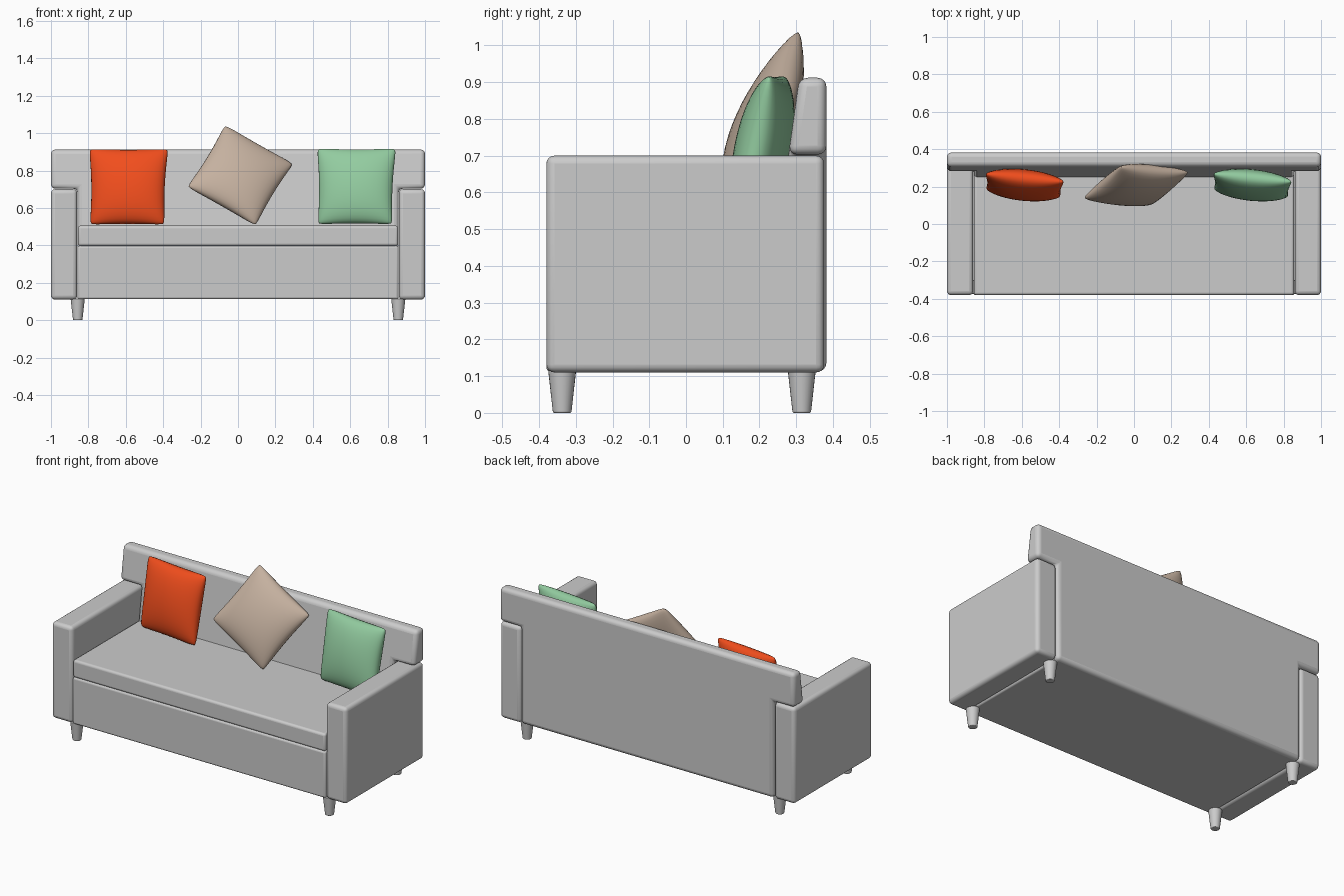
import bpy, bmesh, math
from mathutils import Vector, Matrix

if "Cube" in bpy.data.objects:
    bpy.data.objects.remove(bpy.data.objects["Cube"])


def finish(name, bm, bevel=0.0, angle=35):
    bmesh.ops.recalc_face_normals(bm, faces=bm.faces)
    me = bpy.data.meshes.new(name)
    bm.to_mesh(me)
    bm.free()
    ob = bpy.data.objects.new(name, me)
    bpy.context.collection.objects.link(ob)
    if bevel:
        mod = ob.modifiers.new("rounding", 'BEVEL')
        mod.width = bevel
        mod.segments = 4
        mod.limit_method = 'ANGLE'
        mod.angle_limit = math.radians(40)
    bpy.ops.object.select_all(action='DESELECT')
    ob.select_set(True)
    bpy.context.view_layer.objects.active = ob
    bpy.ops.object.shade_smooth_by_angle(angle=math.radians(angle))
    return ob


def box(name, x0, x1, y0, y1, z0, z1, bevel):
    bm = bmesh.new()
    bmesh.ops.create_cube(bm, size=1)
    for v in bm.verts:
        v.co = Vector(((x0 + x1) / 2 + v.co.x * (x1 - x0),
                       (y0 + y1) / 2 + v.co.y * (y1 - y0),
                       (z0 + z1) / 2 + v.co.z * (z1 - z0)))
    return finish(name, bm, bevel)


def pillow(name, centre, u_axis, v_axis, size, color, taper=0.0, n=20):
    # two bulging grids sewn together along a pinched seam
    bm = bmesh.new()
    u = Vector(u_axis).normalized()
    w = u.cross(Vector(v_axis)).normalized()
    v = w.cross(u)
    half = size / 2
    for side in (1, -1):
        new = bmesh.ops.create_grid(bm, x_segments=n, y_segments=n, size=1)["verts"]
        for p in new:
            a = math.sin(p.co.x * math.pi / 2)
            b = math.sin(p.co.y * math.pi / 2)
            corner = 1 - 0.035 * (abs(a) * abs(b)) ** 10
            x = a * (1 - 0.05 * (1 - b * b)) * corner * (1 + taper * b)
            y = b * (1 - 0.03 * (1 - a * a)) * corner
            bulge = 0.075 * (max(0, 1 - a * a) * max(0, 1 - b * b)) ** 0.45
            p.co = Vector(centre) + u * x * half + v * y * half + w * side * bulge
    bmesh.ops.remove_doubles(bm, verts=bm.verts, dist=0.0004)
    ob = finish(name, bm, angle=80)
    mat = bpy.data.materials.new(name + "_fabric")
    mat.diffuse_color = (*color, 1)
    mat.use_nodes = True
    mat.node_tree.nodes["Principled BSDF"].inputs["Base Color"].default_value = mat.diffuse_color
    ob.data.materials.append(mat)


# Base and seat cushion
box("base", -0.858, 0.858, -0.38, 0.35, 0.112, 0.398, 0.012)
box("seat_cushion", -0.856, 0.856, -0.38, 0.30, 0.397, 0.505, 0.014)

# Armrests and tapered legs
for s, side in ((-1, "left"), (1, "right")):
    box(side + "_arm", min(s * 0.86, s), max(s * 0.86, s), -0.38, 0.376, 0.11, 0.70, 0.022)
    for y, end in ((-0.337, "front"), (0.315, "back")):
        bm = bmesh.new()
        bmesh.ops.create_cone(bm, cap_ends=True, segments=24, radius1=0.025,
                              radius2=0.038, depth=0.115,
                              matrix=Matrix.Translation((s * 0.857, y, 0.0575)))
        finish(f"{end}_{side}_leg", bm, 0.004)

# T-shaped backrest with a leaning front face
half_outline = [(0.858, 0.112), (0.858, 0.703), (1.0, 0.703), (1.0, 0.912)]
outline = half_outline + [(-x, z) for x, z in reversed(half_outline)]
bm = bmesh.new()
front = [bm.verts.new((x, 0.308 - 0.14 * (0.912 - z), z)) for x, z in outline]
back = [bm.verts.new((x, 0.382, z)) for x, z in outline]
bm.faces.new(front)
bm.faces.new(back[::-1])
for i in range(len(outline)):
    j = (i + 1) % len(outline)
    bm.faces.new((front[j], front[i], back[i], back[j]))
finish("backrest", bm, 0.024)

# Scatter pillows
pillow("orange_pillow", (-0.588, 0.208, 0.713), (0.4, -0.04, 0), (0, 0.08, 0.4),
       0.415, (0.88, 0.075, 0.012), 0.03)
pillow("green_pillow", (0.63, 0.208, 0.715), (0.4, -0.04, 0), (0, 0.08, 0.4),
       0.415, (0.29, 0.6, 0.35), 0.03)
pillow("beige_pillow", (0.012, 0.208, 0.774), (0.37, -0.03, -0.21), (0.16, 0.16, 0.32),
       0.425, (0.56, 0.44, 0.35))
